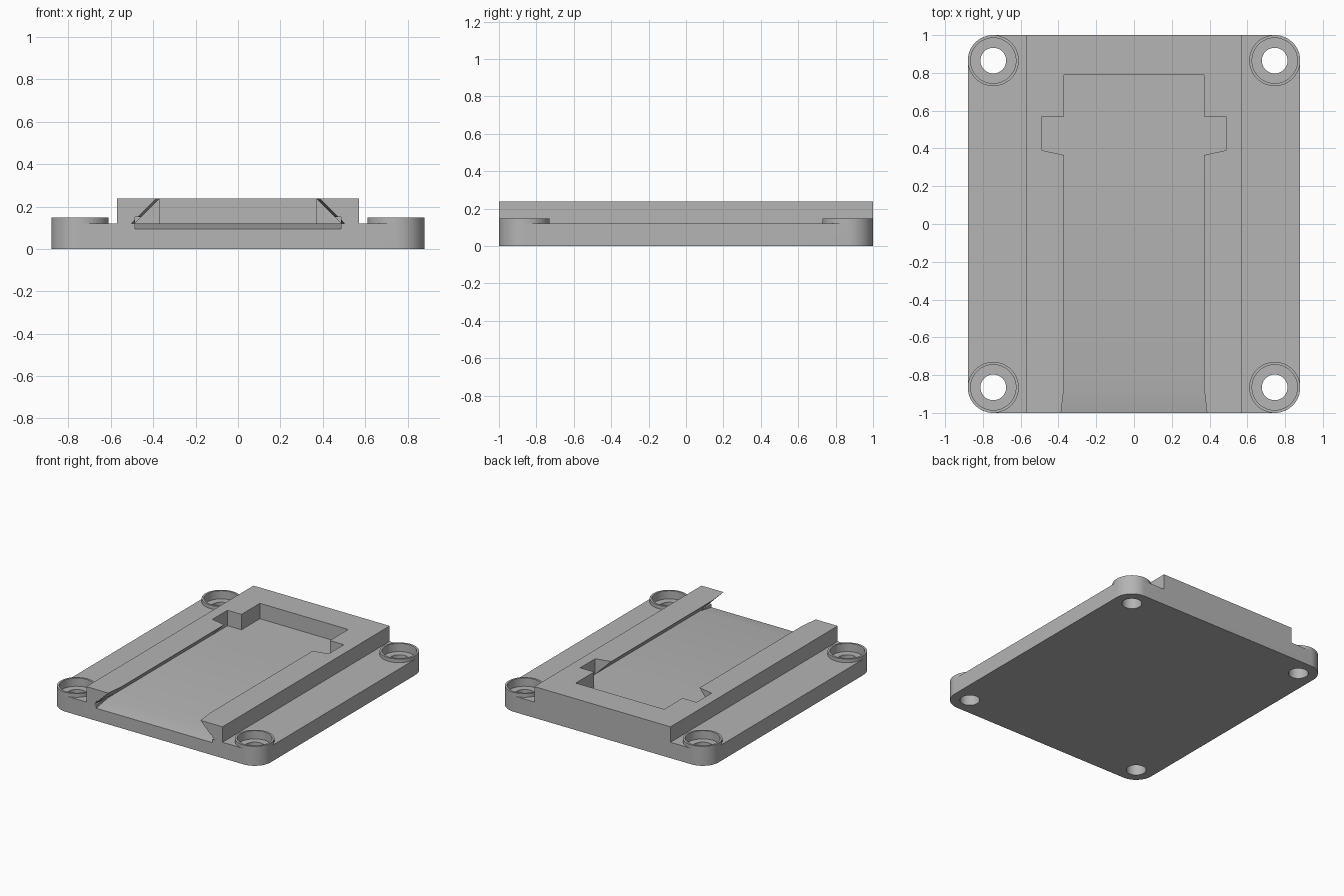
import bpy, bmesh, math

if "Cube" in bpy.data.objects:
    bpy.data.objects.remove(bpy.data.objects["Cube"], do_unlink=True)

HX, HY = 0.88, 1.0                      # half width and half length of the plate
BASE_Z, BOSS_Z, RAIL_Z = 0.12, 0.147, 0.237
R = 0.135                               # corner and boss radius
SEG = 64
CORNERS = [(sx * (HX - R), sy * (HY - R)) for sx, sy in ((1, 1), (-1, 1), (-1, -1), (1, -1))]

grey = bpy.data.materials.new("light grey")
grey.use_nodes = True
grey.diffuse_color = (0.46, 0.46, 0.46, 1)
grey.node_tree.nodes["Principled BSDF"].inputs["Base Color"].default_value = (0.46, 0.46, 0.46, 1)


def loft(name, start, end):
    """Closed solid between two matching rings of points."""
    bm = bmesh.new()
    a = [bm.verts.new(p) for p in start]
    b = [bm.verts.new(p) for p in end]
    bm.faces.new(a)
    bm.faces.new(b)
    for i in range(len(a)):
        j = (i + 1) % len(a)
        bm.faces.new((a[i], a[j], b[j], b[i]))
    bmesh.ops.recalc_face_normals(bm, faces=bm.faces)
    mesh = bpy.data.meshes.new(name)
    bm.to_mesh(mesh)
    bm.free()
    mesh.materials.append(grey)
    obj = bpy.data.objects.new(name, mesh)
    bpy.context.collection.objects.link(obj)
    return obj


def prism(name, outline, z0, z1):
    return loft(name, [(x, y, z0) for x, y in outline], [(x, y, z1) for x, y in outline])


def arc(cx, cy, r, first, count):
    return [(cx + r * math.cos(math.tau * k / SEG), cy + r * math.sin(math.tau * k / SEG))
            for k in range(first, first + count)]


def combine(body, tool, operation):
    """Apply an exact boolean and discard the tool."""
    tool.hide_render = True
    mod = body.modifiers.new(operation, "BOOLEAN")
    mod.operation, mod.solver, mod.object = operation, "EXACT", tool
    bpy.ops.object.select_all(action="DESELECT")
    bpy.context.view_layer.objects.active = body
    body.select_set(True)
    bpy.ops.object.modifier_apply(modifier=mod.name)
    bpy.data.objects.remove(tool, do_unlink=True)


# Rounded base plate
outline = []
for i, (cx, cy) in enumerate(CORNERS):
    outline += arc(cx, cy, R, i * SEG // 4, SEG // 4 + 1)
plate = prism("dovetail_mounting_plate", outline, 0, BASE_Z)

# Raised block carrying the slot
block = prism("rail_block", [(-0.57, -HY), (0.57, -HY), (0.57, HY), (-0.57, HY)], 0.05, RAIL_Z)
combine(plate, block, "UNION")

# Corner bosses, each with a counterbore and a through hole
for cx, cy in CORNERS:
    combine(plate, prism("boss", arc(cx, cy, R, 0, SEG), 0, BOSS_Z), "UNION")
for cx, cy in CORNERS:
    combine(plate, prism("counterbore", arc(cx, cy, 0.12, 0, SEG), 0.085, 0.3), "DIFFERENCE")
    combine(plate, prism("screw_hole", arc(cx, cy, 0.068, 0, SEG), -0.1, 0.3), "DIFFERENCE")


# Undercut slot: straight run, then a slight flare at the open front
def dovetail(y, flare):
    low, high = 0.487 + flare, 0.35 + flare
    return [(-low, y, BASE_Z), (low, y, BASE_Z), (high, y, 0.257), (-high, y, 0.257)]


combine(plate, loft("slot", dovetail(-1.1, 0), dovetail(0.48, 0)), "DIFFERENCE")
combine(plate, loft("flare", dovetail(-1.14, 0.032), dovetail(-0.86, 0)), "DIFFERENCE")

# Lead-in ramp at the front of the slot floor
ramp = [(-0.86, BASE_Z), (-1.14, 0.07), (-1.14, 0.15), (-0.86, 0.15)]
combine(plate, loft("ramp", [(-0.487, y, z) for y, z in ramp],
                    [(0.487, y, z) for y, z in ramp]), "DIFFERENCE")

# Vertical pocket at the back with a latch notch on each side
half = [(0.37, 0.3), (0.37, 0.365), (0.487, 0.39), (0.487, 0.57), (0.37, 0.57), (0.37, 0.79)]
pocket = half + [(-x, y) for x, y in reversed(half)]
combine(plate, prism("pocket", pocket, BASE_Z, 0.3), "DIFFERENCE")

# Smooth the round walls, keep every edge crisp
bpy.ops.object.select_all(action="DESELECT")
plate.select_set(True)
bpy.context.view_layer.objects.active = plate
bpy.ops.object.shade_smooth_by_angle(angle=math.radians(30))
